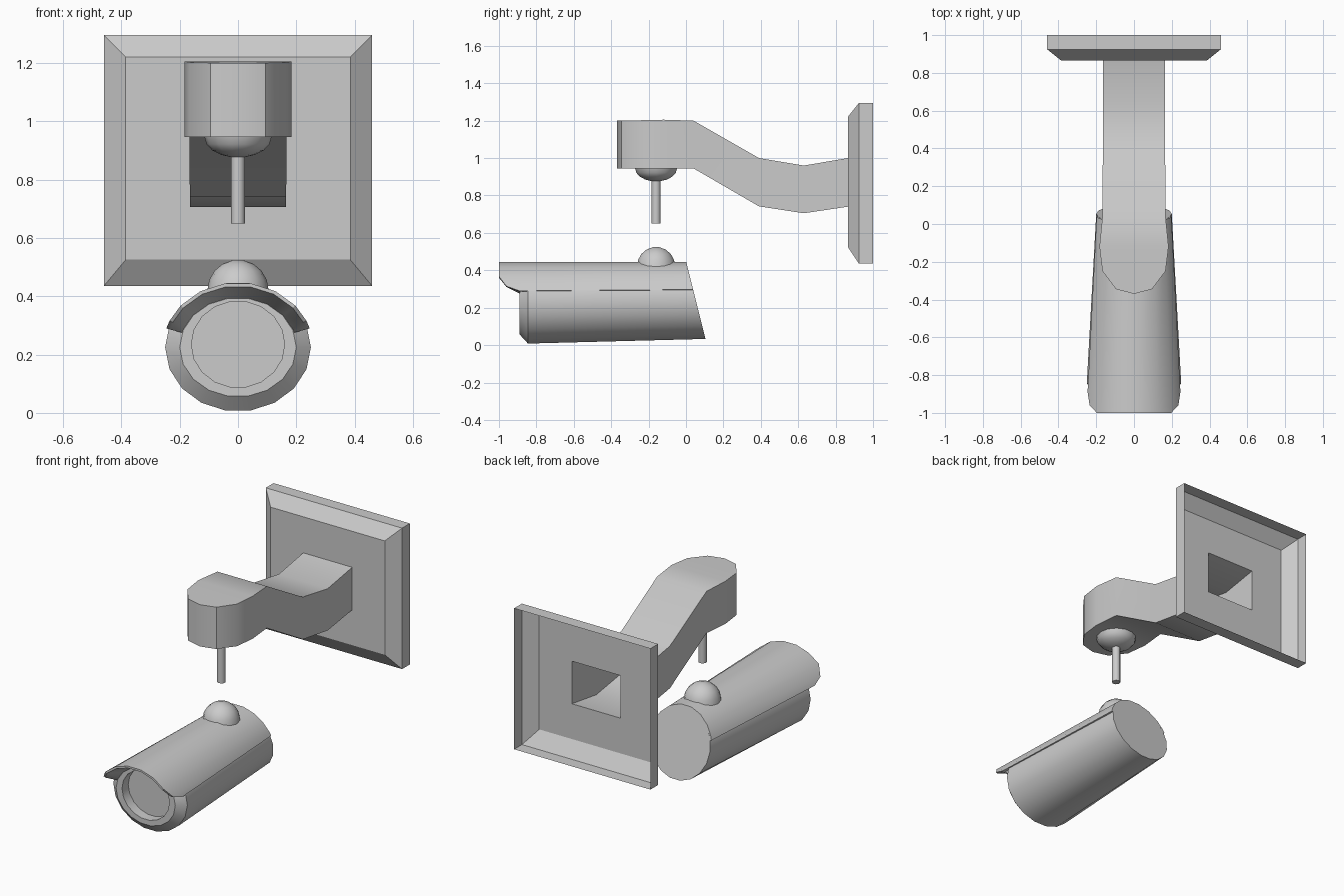
import bpy, bmesh
from math import sin, cos, pi, radians

if "Cube" in bpy.data.objects:
    bpy.data.objects.remove(bpy.data.objects["Cube"])


def loft(name, loops, closed=True, cap_start=False, cap_end=False):
    """Skin a list of equal-length point loops into a smooth-by-angle object."""
    bm = bmesh.new()
    rings = [[bm.verts.new(p) for p in loop] for loop in loops]
    n = len(rings[0])
    for a, b in zip(rings, rings[1:]):
        for i in range(n if closed else n - 1):
            j = (i + 1) % n
            bm.faces.new((a[i], a[j], b[j], b[i]))
    if cap_start:
        bm.faces.new(rings[0])
    if cap_end:
        bm.faces.new(rings[-1])
    bmesh.ops.remove_doubles(bm, verts=bm.verts, dist=1e-5)
    bmesh.ops.recalc_face_normals(bm, faces=bm.faces)
    mesh = bpy.data.meshes.new(name)
    bm.to_mesh(mesh)
    bm.free()
    ob = bpy.data.objects.new(name, mesh)
    bpy.context.collection.objects.link(ob)
    bpy.ops.object.select_all(action='DESELECT')
    ob.select_set(True)
    bpy.context.view_layer.objects.active = ob
    bpy.ops.object.shade_smooth_by_angle(angle=radians(32))
    return ob


def rect(w, y, z0, z1):
    return [(-w, y, z0), (w, y, z0), (w, y, z1), (-w, y, z1)]


def turned(name, profile, seg, y, **caps):
    """Revolve (radius, z) pairs about a vertical axis."""
    return loft(name, [[(r * cos(2 * pi * i / seg), y + r * sin(2 * pi * i / seg), z)
                        for i in range(seg)] for r, z in profile], **caps)


def dome(name, r, h, z, y):
    steps = [radians(a) for a in (0, 20, 40, 60, 80, 90)]
    return turned(name, [(r * cos(a), z + h * sin(a)) for a in steps], 14, y)


def rear_y(z):
    return 0.105 - 0.25 * (z - 0.03)


def arc_point(a, rx, rz, cz, y=None):
    z = cz + rz * sin(a)
    return (rx * cos(a), rear_y(z) if y is None else y, z)


# Wall plate: open-backed shell with a hole where the hollow arm enters
loft("wall_plate", [rect(0.46, 1.0, 0.435, 1.295), rect(0.46, 0.925, 0.435, 1.295),
                    rect(0.385, 0.865, 0.525, 1.22), rect(0.165, 0.865, 0.74, 1.0)])

# Arm: (y, half width, bottom, top) stations ending in a rounded nose
stations = [(0.865, 0.165, 0.74, 1.0), (0.63, 0.165, 0.705, 0.96),
            (0.39, 0.165, 0.742, 1.0), (0.04, 0.167, 0.945, 1.2),
            (-0.12, 0.183, 0.945, 1.205), (-0.25, 0.167, 0.945, 1.202),
            (-0.345, 0.095, 0.945, 1.2), (-0.37, 0.0, 0.945, 1.2)]
loft("arm", [rect(w, y, z0, z1) for y, w, z0, z1 in stations])

# Ball joints and hanging rod
dome("arm_joint", 0.115, -0.07, 0.945, -0.16)
dome("camera_joint", 0.105, 0.105, 0.42, -0.16)
turned("rod", [(0.024, 0.88), (0.024, 0.65)], 12, -0.16, cap_end=True)

# Camera body: tapered barrel, slanted back, chamfered front rim, recessed lens
ring = [2 * pi * i / 18 for i in range(18)]
sections = [(0.2, 0.205, 0.235, None), (0.25, 0.22, 0.225, -0.845),
            (0.2, 0.17, 0.225, -0.89), (0.16, 0.148, 0.235, -0.89),
            (0.16, 0.148, 0.235, -0.83)]
loft("camera_body", [[arc_point(a, *s) for a in ring] for s in sections],
     cap_start=True, cap_end=True)

# Sun hood: half shell over the barrel with a visor past the front
half = [(17, -0.89), (24, -0.96), (40, -1.0), (60, -1.0), (80, -1.0)]
hood = half + [(180 - a, y) for a, y in reversed(half)]
hood = [(radians(a), y) for a, y in hood]
loft("sun_hood", [
    [arc_point(a, 0.199, 0.204, 0.235) for a, y in hood],
    [arc_point(a, 0.207, 0.213, 0.235) for a, y in hood],
    [arc_point(a, 0.257, 0.222, 0.225, y) for a, y in hood],
    [arc_point(a, 0.245, 0.21, 0.225, y) for a, y in hood],
    [arc_point(a, 0.2, 0.17, 0.225, -0.888) for a, y in hood]], closed=False)

# Lower side edges closing the gap between hood and barrel
for name, k in (("hood_edge_right", 0), ("hood_edge_left", -1)):
    a = hood[k][0]
    loft(name, [[arc_point(a, 0.207, 0.213, 0.235), arc_point(a, 0.199, 0.204, 0.235)],
                [arc_point(a, 0.257, 0.222, 0.225, -0.89),
                 arc_point(a, 0.24, 0.21, 0.225, -0.89)]], closed=False)
